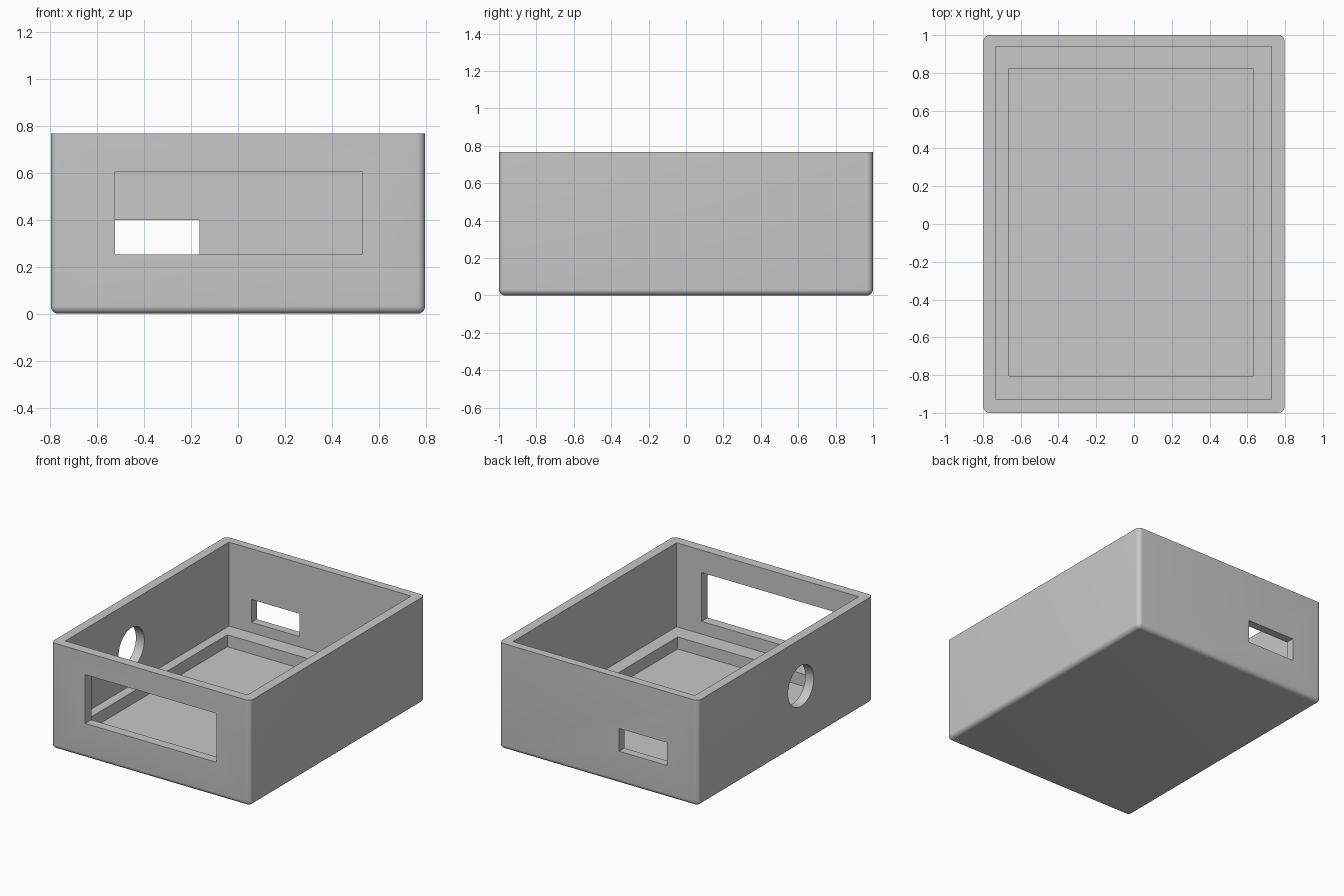
import bpy, bmesh, math
from mathutils import Matrix, Vector

old = bpy.data.objects.get("Cube")
if old:
    bpy.data.objects.remove(old, do_unlink=True)

# Single grey plastic
grey = bpy.data.materials.new("grey_plastic")
grey.use_nodes = True
colour = (0.58, 0.58, 0.58, 1)
grey.diffuse_color = colour
grey.node_tree.nodes["Principled BSDF"].inputs["Base Color"].default_value = colour


def make_object(name, bm):
    mesh = bpy.data.meshes.new(name)
    bm.to_mesh(mesh)
    bm.free()
    mesh.materials.append(grey)
    obj = bpy.data.objects.new(name, mesh)
    bpy.context.collection.objects.link(obj)
    return obj


def box(low, high):
    low, high = Vector(low), Vector(high)
    bm = bmesh.new()
    place = Matrix.Translation((low + high) / 2) @ Matrix.Diagonal((*(high - low), 1))
    bmesh.ops.create_cube(bm, size=1, matrix=place)
    return bm


# Outer shell: rounded upright and bottom edges, sharp rim
WIDTH, HEIGHT = 0.797, 0.767
bm = box((-WIDTH, -1, 0), (WIDTH, 1, HEIGHT))
rounded = [e for e in bm.edges if min(v.co.z for v in e.verts) < HEIGHT / 2]
bmesh.ops.bevel(bm, geom=rounded, offset=0.033, segments=8, profile=0.5, affect='EDGES')
case = make_object("open_case", bm)

# Cavity, sunken floor, front window and rear port
openings = {
    "main_cavity": ((-0.73, -0.93, 0.16), (0.727, 0.94, 1)),
    "floor_recess": ((-0.662, -0.804, 0.073), (0.63, 0.823, 0.3)),
    "front_window": ((-0.523, -1.2, 0.252), (0.527, -0.6, 0.605)),
    "rear_port": ((-0.55, 0.6, 0.235), (-0.165, 1.2, 0.4)),
}
cutters = [make_object(name, box(*corners)) for name, corners in openings.items()]

# Round hole in the right side wall
bm = bmesh.new()
bmesh.ops.create_cone(bm, cap_ends=True, segments=64, radius1=0.147, radius2=0.147, depth=0.4,
                      matrix=Matrix.Translation((-0.8, -0.175, 0.427)) @ Matrix.Rotation(math.pi / 2, 4, 'Y'))
cutters.append(make_object("side_hole", bm))

# Cut the openings and discard the cutters
bpy.ops.object.select_all(action='DESELECT')
bpy.context.view_layer.objects.active = case
case.select_set(True)
for cutter in cutters:
    cutter.hide_render = True
    cut = case.modifiers.new(cutter.name, 'BOOLEAN')
    cut.operation = 'DIFFERENCE'
    cut.solver = 'EXACT'
    cut.object = cutter
    bpy.ops.object.modifier_apply(modifier=cut.name)
for cutter in cutters:
    bpy.data.objects.remove(cutter, do_unlink=True)

bpy.ops.object.shade_smooth_by_angle(angle=math.radians(30))
